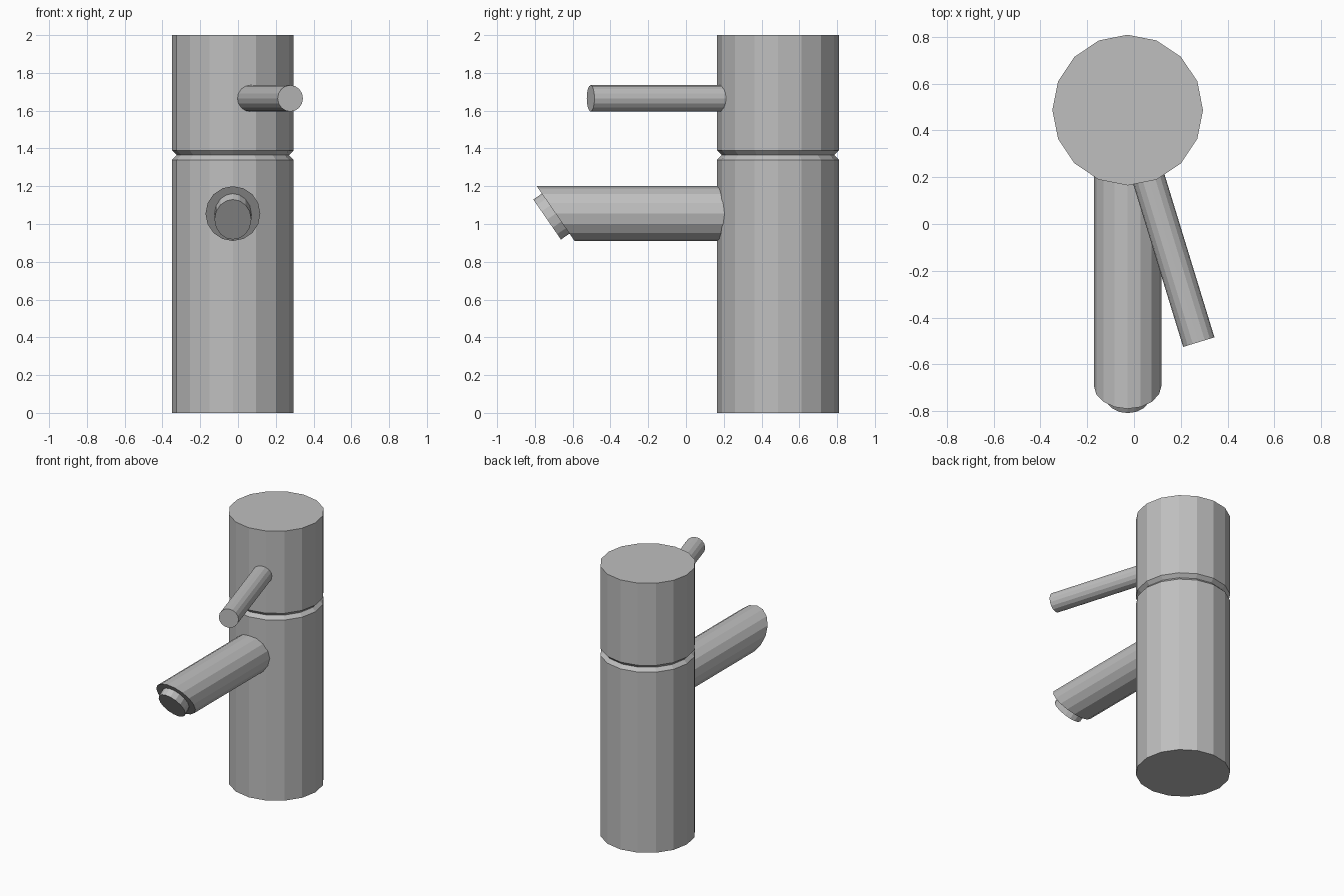
import bpy
import bmesh
from math import sin, cos, pi
from mathutils import Vector

SIDES = 16
AXIS = Vector((-0.027, 0.487, 0))

cube = bpy.data.objects.get("Cube")
if cube:
    bpy.data.objects.remove(cube, do_unlink=True)

# Brushed metal
metal = bpy.data.materials.new("grey metal")
metal.use_nodes = True
grey = (0.52, 0.52, 0.52, 1)
metal.diffuse_color = grey
metal.node_tree.nodes["Principled BSDF"].inputs["Base Color"].default_value = grey


def ring(centre, u, v, radius):
    """Points of a polygon circle spanned by the directions u and v."""
    angles = [2 * pi * i / SIDES for i in range(SIDES)]
    return [centre + radius * (cos(a) * u + sin(a) * v) for a in angles]


def loft(rings):
    """Closed, capped tube through the rings; returns bmesh and end cap."""
    bm = bmesh.new()
    loops = [[bm.verts.new(p) for p in r] for r in rings]
    for a, b in zip(loops, loops[1:]):
        for i in range(SIDES):
            j = (i + 1) % SIDES
            bm.faces.new((a[i], a[j], b[j], b[i]))
    bm.faces.new(loops[0])
    cap = bm.faces.new(loops[-1])
    bmesh.ops.recalc_face_normals(bm, faces=bm.faces[:])
    bm.normal_update()
    return bm, cap


def finish(name, bm):
    mesh = bpy.data.meshes.new(name)
    bm.to_mesh(mesh)
    bm.free()
    mesh.materials.append(metal)
    obj = bpy.data.objects.new(name, mesh)
    bpy.context.collection.objects.link(obj)
    return obj


X, Y, Z = Vector((1, 0, 0)), Vector((0, 1, 0)), Vector((0, 0, 1))

# Column with a V groove below the turning cap
R = 0.322
profile = [(R, 0), (R, 1.34), (R - 0.025, 1.365), (R, 1.39), (R, 2)]
bm, _ = loft([ring(AXIS + z * Z, X, Y, r) for r, z in profile])
finish("column", bm)

# Spout with a slanted mouth
spout_z = 1.055
root = ring(Vector((AXIS.x, 0.35, spout_z)), X, Z, 0.145)
mouth = [Vector((p.x, -0.69 - 0.69 * (p.z - spout_z), p.z)) for p in root]
bm, cap = loft([root, mouth])

# Outlet nozzle: inset mouth, pushed outwards
bmesh.ops.inset_individual(bm, faces=[cap], thickness=0.0475)
bmesh.ops.inset_individual(bm, faces=[cap], thickness=0.0)
bmesh.ops.translate(bm, verts=cap.verts[:], vec=0.055 * Vector((0, -0.823, -0.568)))
bm.normal_update()
finish("spout", bm)

# Lever, pointing away from the column axis
tip = Vector((0.277, -0.505, 1.665))
along = (tip - AXIS - 1.665 * Z).normalized()
across = along.cross(Z)
bm, _ = loft([ring(tip - d * along, across, Z, 0.07) for d in (0.85, 0)])
finish("lever", bm)
